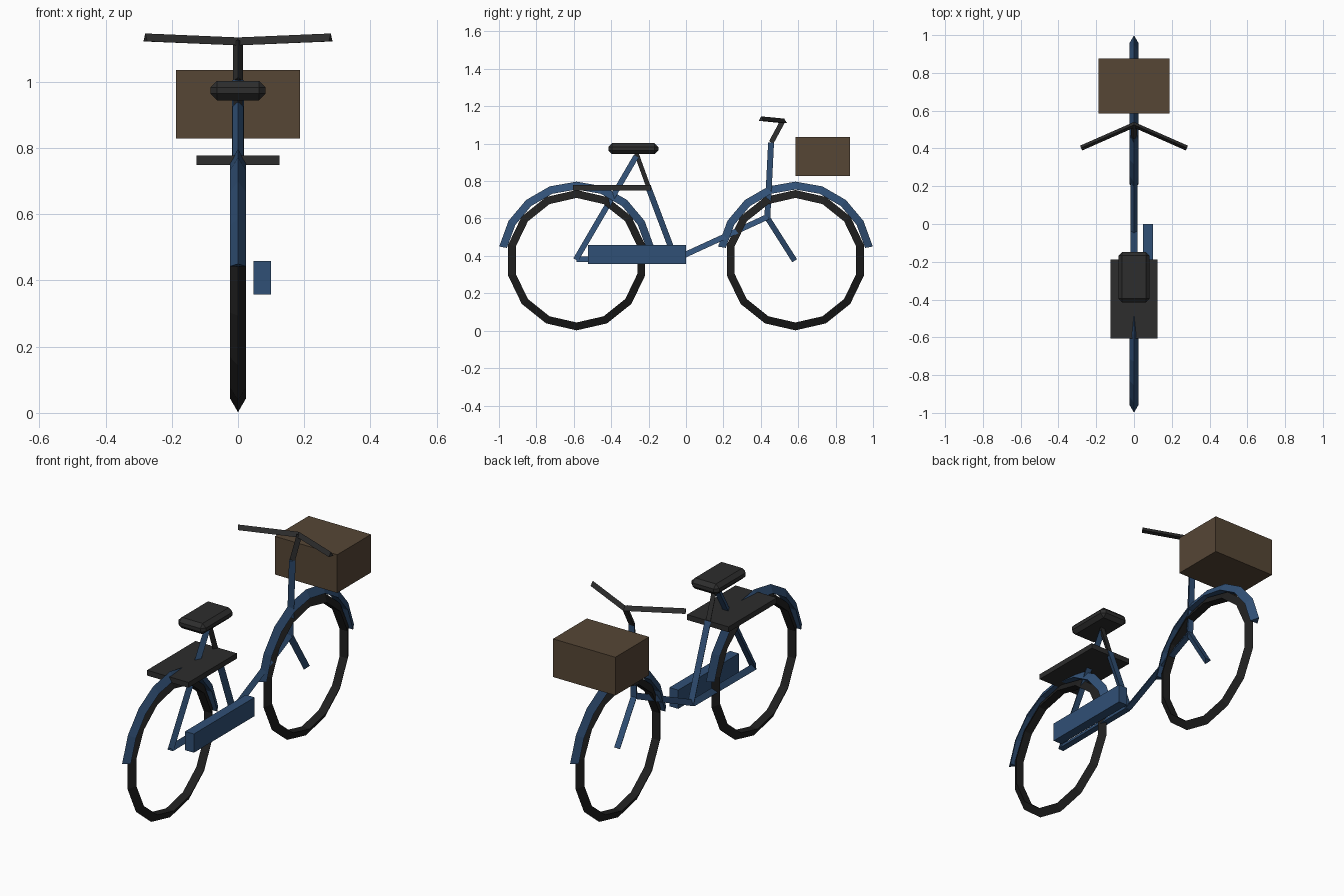
import bpy, bmesh
from math import sin, cos, pi, radians
from mathutils import Vector

if "Cube" in bpy.data.objects:
    bpy.data.objects.remove(bpy.data.objects["Cube"])

def mat(name, rgb):
    m = bpy.data.materials.new(name)
    m.diffuse_color = (*rgb, 1)
    m.use_nodes = True
    m.node_tree.nodes["Principled BSDF"].inputs["Base Color"].default_value = m.diffuse_color
    return m

BLUE = mat("blue_paint", (0.03, 0.08, 0.18))
BLACK = mat("rubber_black", (0.014, 0.014, 0.014))
GREY = mat("dark_grey", (0.026, 0.026, 0.026))
BROWN = mat("wicker_brown", (0.093, 0.061, 0.036))
X = Vector((1, 0, 0))
AXLE_Z, AXLE_Y = 0.377, 0.585

def finish(name, bm, material):
    bmesh.ops.recalc_face_normals(bm, faces=bm.faces)
    me = bpy.data.meshes.new(name)
    bm.to_mesh(me)
    bm.free()
    me.materials.append(material)
    ob = bpy.data.objects.new(name, me)
    bpy.context.collection.objects.link(ob)
    return ob

def sweep(name, rings, material, closed=False):
    """Three-sided tube; each ring is (centre, outward, side, radius)."""
    bm = bmesh.new()
    loops = [[bm.verts.new(p + o * (r * cos(a)) + s * (r * sin(a)))
              for a in (0, 2 * pi / 3, 4 * pi / 3)] for p, o, s, r in rings]
    n = len(loops)
    for i in range(n if closed else n - 1):
        a, b = loops[i], loops[(i + 1) % n]
        for k in range(3):
            j = (k + 1) % 3
            bm.faces.new((a[k], a[j], b[j], b[k]))
    if not closed:
        bm.faces.new(loops[0])
        bm.faces.new(loops[-1])
    return finish(name, bm, material)

def arc(name, y, radius, r, angles, material, closed=False):
    rings = []
    for a in angles:
        out = Vector((0, cos(a), sin(a)))
        rings.append((Vector((0, y, AXLE_Z)) + out * radius, out, X, r))
    sweep(name, rings, material, closed)

def tube(name, a, b, r, material):
    """Straight tube in the centre plane between two (y, z) points."""
    a, b = Vector((0, *a)), Vector((0, *b))
    out = X.cross((b - a).normalized())
    sweep(name, [(a, out, X, r), (b, out, X, r)], material)

def box(name, lo, hi, material, bevel=0):
    bm = bmesh.new()
    bmesh.ops.create_cube(bm, size=1)
    for v in bm.verts:
        v.co = [(l + h) / 2 + c * (h - l) for l, h, c in zip(lo, hi, v.co)]
    if bevel:
        bmesh.ops.bevel(bm, geom=bm.edges[:], offset=bevel, segments=1, affect='EDGES')
    finish(name, bm, material)

# Wheels and mudguards
for label, y in (("rear", -AXLE_Y), ("front", AXLE_Y)):
    arc(label + "_wheel", y, 0.347, 0.028,
        [pi / 2 + 2 * pi * i / 14 for i in range(14)], BLACK, True)
    arc(label + "_mudguard", y, 0.392, 0.028,
        [radians(10 + 20 * i) for i in range(9)], BLUE)

# Frame tubes
axle, crank, head = (-AXLE_Y, AXLE_Z), (-0.05, 0.38), (0.44, 0.605)
tube("chain_stay", axle, crank, 0.02, BLUE)
tube("seat_stay", axle, (-0.262, 0.93), 0.02, BLUE)
tube("seat_tube", crank, (-0.198, 0.773), 0.021, BLUE)
tube("down_tube", crank, head, 0.02, BLUE)
tube("fork", (AXLE_Y, AXLE_Z), head, 0.02, BLUE)
tube("head_tube", head, (0.46, 1.005), 0.021, BLUE)

# Seat post, stem and handlebar
tube("seat_post", (-0.198, 0.773), (-0.262, 0.95), 0.016, GREY)
tube("stem", (0.46, 1.005), (0.522, 1.12), 0.018, GREY)
UP = Vector((0, 0, 1))
bar = []
for s in (-1, 0, 1):
    side = Vector((s * 0.42, 0.91 if s else 1.09, 0)) if s else Vector((0, 1.09, 0))
    bar.append((Vector((s * 0.28, 0.402 if s else 0.525, 1.13 if s else 1.118)), UP, side, 0.016))
sweep("handlebar", bar, GREY)

# Saddle, rack, chain case and basket
box("saddle", (-0.083, -0.415, 0.944), (0.083, -0.148, 1.003), GREY, 0.02)
box("rear_rack", (-0.125, -0.605, 0.749), (0.125, -0.188, 0.778), GREY)
box("chain_case", (0.047, -0.523, 0.357), (0.1, 0, 0.459), BLUE)
box("basket", (-0.188, 0.586, 0.828), (0.188, 0.877, 1.036), BROWN)
